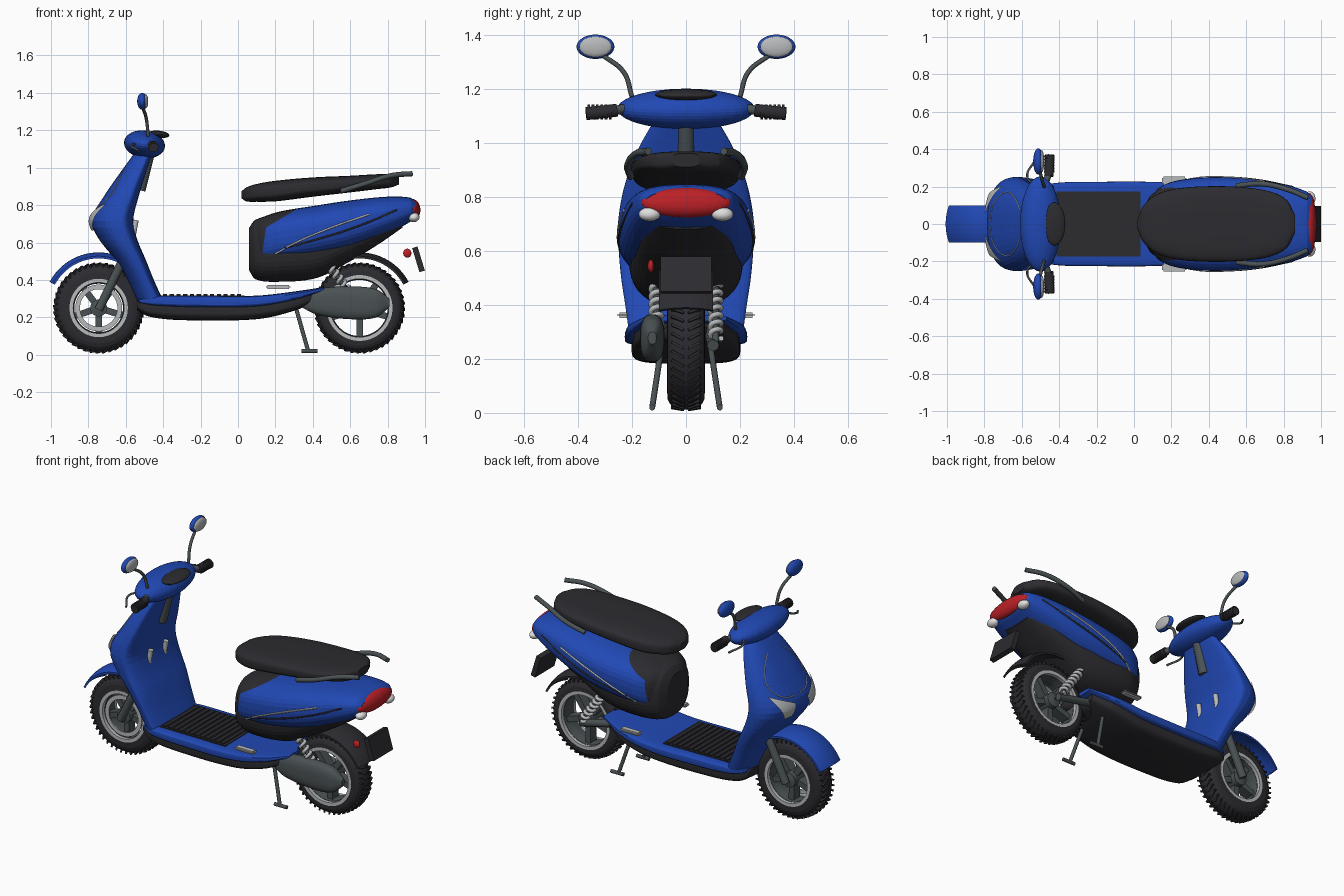
import bpy, bmesh
from math import sin, cos, pi, radians
from mathutils import Vector, Matrix

if "Cube" in bpy.data.objects:
    bpy.data.objects.remove(bpy.data.objects["Cube"])


def material(name, rgb, rough=0.5):
    m = bpy.data.materials.new(name)
    m.use_nodes = True
    m.diffuse_color = (*rgb, 1)
    node = next(n for n in m.node_tree.nodes if n.type == 'BSDF_PRINCIPLED')
    node.inputs["Base Color"].default_value = (*rgb, 1)
    node.inputs["Roughness"].default_value = rough
    return m


BLUE = material("blue paint", (0.015, 0.066, 0.46))
BLACK = material("black plastic", (0.025, 0.025, 0.03))
GREY = material("dark metal", (0.07, 0.085, 0.09))
SILVER = material("light metal", (0.48, 0.49, 0.5))
RED = material("red lens", (0.5, 0.015, 0.02))
WHITE = material("white lens", (0.75, 0.75, 0.75))
made = []


def finish(name, bm, *mats):
    bmesh.ops.recalc_face_normals(bm, faces=bm.faces)
    me = bpy.data.meshes.new(name)
    bm.to_mesh(me)
    bm.free()
    for m in mats:
        me.materials.append(m)
    ob = bpy.data.objects.new(name, me)
    bpy.context.collection.objects.link(ob)
    made.append(ob)


def skin(bm, rings, closed=False):
    """Join rings of points with quads, capping open ends."""
    rows = [[bm.verts.new(p) for p in r] for r in rings]
    n = len(rows[0])
    for a, b in zip(rows, rows[1:] + rows[:1] if closed else rows[1:]):
        for j in range(n):
            bm.faces.new((a[j], a[(j + 1) % n], b[(j + 1) % n], b[j]))
    if not closed:
        bm.faces.new(rows[0])
        bm.faces.new(rows[-1])


def sample(keys, t):
    """Smooth interpolation through keyed rows (t, low, high, half width)."""
    def slope(i, k):
        a, b = keys[max(i - 1, 0)], keys[min(i + 1, len(keys) - 1)]
        return (b[k] - a[k]) / (b[0] - a[0])
    i = max(j for j in range(len(keys) - 1) if j == 0 or keys[j][0] <= t)
    a, b = keys[i], keys[i + 1]
    d = b[0] - a[0]
    u = (t - a[0]) / d
    return [a[k] * (1 + 2 * u) * (1 - u) ** 2 + slope(i, k) * d * u * (1 - u) ** 2
            + b[k] * u * u * (3 - 2 * u) + slope(i + 1, k) * d * u * u * (u - 1)
            for k in (1, 2, 3)]


def loft(keys, axis='x', power=0.75, mid=0.5, yc=0, steps=36, n=40):
    bm = bmesh.new()
    rings = []
    for i in range(steps + 1):
        t = keys[0][0] + (keys[-1][0] - keys[0][0]) * (1 - cos(pi * i / steps)) / 2
        lo, hi, w = sample(keys, t)
        c = lo + (hi - lo) * mid
        ring = []
        for j in range(n):
            ca, sa = cos(2 * pi * j / n), sin(2 * pi * j / n)
            y = yc + w * abs(ca) ** power * (1 if ca > 0 else -1)
            h = c + (hi - c) * abs(sa) ** power if sa > 0 else c - (c - lo) * abs(sa) ** power
            ring.append((t, y, h) if axis == 'x' else (h, y, t))
        rings.append(ring)
    skin(bm, rings)
    return bm


def lathe(bm, profile, cx, cz, a0=0, a1=360, steps=64):
    """Turn a closed (radius, y) profile about the y axis."""
    full = a1 - a0 == 360
    rings = []
    for i in range(steps if full else steps + 1):
        a = radians(a0 + (a1 - a0) * i / steps)
        rings.append([(cx + r * cos(a), y, cz + r * sin(a)) for r, y in profile])
    skin(bm, rings, full)


def tube(name, pts, r, mat, kind='BEZIER'):
    cu = bpy.data.curves.new(name, 'CURVE')
    cu.dimensions, cu.bevel_depth, cu.bevel_resolution, cu.use_fill_caps = '3D', r, 3, True
    sp = cu.splines.new(kind)
    if kind == 'BEZIER':
        sp.bezier_points.add(len(pts) - 1)
        for b, p in zip(sp.bezier_points, pts):
            b.co, b.handle_left_type, b.handle_right_type = p, 'AUTO', 'AUTO'
    else:
        sp.points.add(len(pts) - 1)
        for b, p in zip(sp.points, pts):
            b.co = (*p, 1)
    tmp = bpy.data.objects.new(name + " path", cu)
    bm = bmesh.new()
    me = bpy.data.meshes.new_from_object(tmp)
    bm.from_mesh(me)
    bpy.data.objects.remove(tmp)
    bpy.data.meshes.remove(me)
    finish(name, bm, mat)


def box(bm, at, size, rot=Matrix()):
    bmesh.ops.create_cube(bm, size=1, matrix=Matrix.Translation(at) @ rot @ Matrix.Diagonal((*size, 1)))


def blob(name, at, size, mat, tilt=0):
    bm = bmesh.new()
    m = Matrix.Translation(at) @ Matrix.Rotation(radians(tilt), 4, 'Y') @ Matrix.Diagonal((*size, 1))
    bmesh.ops.create_uvsphere(bm, u_segments=32, v_segments=20, radius=1, matrix=m)
    finish(name, bm, mat)


# Wheels: tyre with chevron tread, dark rim well, bright lips, spokes and hub
for label, cx, lip in (("front", -0.745, 0.15), ("rear", 0.65, 0.17)):
    cz = 0.25
    bm = bmesh.new()
    arc = [(lip + (0.238 - lip) * sin(pi * k / 12) ** 0.6, -0.07 * cos(pi * k / 12)) for k in range(13)]
    lathe(bm, arc + [(lip - 0.01, 0.05), (lip - 0.01, -0.05)], cx, cz)
    for k in range(44):
        for s in (-1, 1):
            turn = Matrix.Rotation(2 * pi * k / 44, 4, 'Y')
            at = Vector((cx, 0, cz)) + turn @ Vector((0.231, s * 0.03, 0))
            box(bm, at, (0.018, 0.05, 0.01), turn @ Matrix.Rotation(s * 0.5, 4, 'X') @ Matrix.Rotation(s * 0.15, 4, 'Z'))
    finish(label + "_tyre", bm, BLACK)
    bm = bmesh.new()
    for s in (-1, 1):
        lathe(bm, [(lip + 0.006, s * 0.071), (lip - 0.014, s * 0.071), (lip - 0.014, s * 0.05), (lip + 0.006, s * 0.05)], cx, cz)
    if label == "front":
        lathe(bm, [(0.125, -0.06), (0.1, -0.06), (0.1, -0.052), (0.125, -0.052)], cx, cz)
    finish(label + "_rim_lips", bm, SILVER)
    bm = bmesh.new()
    lathe(bm, [(lip, -0.05), (lip - 0.016, -0.05), (lip - 0.02, 0), (lip - 0.016, 0.05), (lip, 0.05)], cx, cz)
    lathe(bm, [(0.045, -0.06), (0.045, 0.06), (0.005, 0.07), (0.005, -0.07)], cx, cz, steps=32)
    for k in range(5):
        turn = Matrix.Rotation(2 * pi * k / 5 + 0.3, 4, 'Y')
        box(bm, Vector((cx, 0, cz)) + turn @ Vector((lip / 2 + 0.01, 0, 0)), (lip - 0.04, 0.06, 0.035), turn)
    finish(label + "_spokes", bm, GREY)

# Mudguards
for name, cx, a0, a1, mat in (("front_mudguard", -0.745, 50, 152, BLUE), ("rear_mudguard", 0.65, 28, 130, BLACK)):
    bm = bmesh.new()
    outer = [(0.297 - 0.02 * (k / 4) ** 2, 0.025 * k) for k in range(-4, 5)]
    lathe(bm, outer + [(r - 0.012, y) for r, y in reversed(outer)], cx, 0.25, a0, a1, 32)
    finish(name, bm, mat)

# Leg shield
SHIELD = [(0.29, -0.54, -0.40, 0.21), (0.4, -0.59, -0.45, 0.225), (0.5, -0.65, -0.49, 0.24),
          (0.62, -0.745, -0.54, 0.25), (0.72, -0.785, -0.56, 0.25), (0.85, -0.715, -0.53, 0.225),
          (0.98, -0.625, -0.49, 0.175), (1.07, -0.56, -0.46, 0.125)]
finish("leg_shield", loft(SHIELD, 'z', 0.8, 0.72), BLUE)


def on_shield(y, z, out=0.0):
    lo, hi, w = sample(SHIELD, z)
    c = lo + (hi - lo) * 0.72
    return Vector((c - (c - lo) * max(0, 1 - abs(y / w) ** 2.5) ** 0.4 - out, y, z))


for s, side in ((-1, "right"), (1, "left")):
    # Front lamp plates and trim lines on the shield
    bm = bmesh.new()
    grid = []
    for i in range(9):
        u = i / 8
        row = []
        for j in range(9):
            v = j / 8
            y = (0.08 + 0.06 * v) * (1 - u) + (0.055 + 0.15 * v) * u
            z = 0.665 + u * (0.075 + 0.07 * v)
            row.append(bm.verts.new(on_shield(s * y, z, 0.015)))
        grid.append(row)
    for i in range(8):
        for j in range(8):
            bm.faces.new((grid[i][j], grid[i + 1][j], grid[i + 1][j + 1], grid[i][j + 1]))
    finish(side + "_front_lamp", bm, SILVER)
    tube(side + "_shield_trim", [on_shield(s * y, z) for y, z in
         ((0.02, 0.77), (0.1, 0.78), (0.17, 0.85), (0.14, 0.93), (0.07, 1.0))], 0.003, SILVER)
    tube(side + "_bag_hook", [(-0.56, s * 0.075, 0.64), (-0.545, s * 0.075, 0.72)], 0.015, SILVER)
    # Fork leg
    tube(side + "_fork_leg", [(-0.6, s * 0.085, 0.54), (-0.745, s * 0.085, 0.24)], 0.024, GREY)
    # Grip, lever and mirror
    tube(side + "_grip_sleeve", [(-0.47, s * 0.23, 1.125), (-0.455, s * 0.27, 1.118)], 0.018, GREY)
    tube(side + "_grip", [(-0.455, s * 0.255, 1.12), (-0.45, s * 0.37, 1.107)], 0.025, BLACK)
    bm = bmesh.new()
    for k in range(6):
        y = 0.275 + 0.016 * k
        lathe(bm, [(0.028, s * y), (0.028, s * (y + 0.01)), (0.02, s * (y + 0.01)), (0.02, s * y)], -0.453, 1.113, steps=20)
    finish(side + "_grip_ribs", bm, BLACK)
    tube(side + "_brake_lever", [(-0.52, s * 0.2, 1.13), (-0.57, s * 0.25, 1.12), (-0.53, s * 0.34, 1.09)], 0.006, GREY)
    tube(side + "_mirror_stem", [(-0.48, s * 0.2, 1.17), (-0.49, s * 0.23, 1.26), (-0.51, s * 0.31, 1.325)], 0.009, GREY)
    blob(side + "_mirror_shell", (-0.512, s * 0.335, 1.355), (0.027, 0.07, 0.045), BLUE)
    blob(side + "_mirror_glass", (-0.494, s * 0.335, 1.355), (0.014, 0.06, 0.038), SILVER)

# Handlebar head, dash and steering column
blob("handlebar_head", (-0.5, 0, 1.125), (0.11, 0.255, 0.074), BLUE, 8)
blob("dash", (-0.425, 0, 1.178), (0.058, 0.115, 0.02), BLACK, 5)
tube("steering_column", [(-0.475, 0, 1.08), (-0.525, 0, 0.88)], 0.032, GREY)
tube("fork_crown", [(-0.61, -0.085, 0.53), (-0.61, 0.085, 0.53)], 0.03, GREY)

# Floor: dark belly, blue deck and ribbed mat
finish("belly_pan", loft([(-0.54, 0.24, 0.29, 0.16), (-0.48, 0.205, 0.30, 0.19), (-0.3, 0.185, 0.30, 0.2),
                          (0.1, 0.19, 0.30, 0.2), (0.3, 0.235, 0.32, 0.19), (0.43, 0.29, 0.35, 0.14)], power=0.5), BLACK)
finish("floor_deck", loft([(-0.53, 0.275, 0.3, 0.17), (-0.45, 0.26, 0.315, 0.215), (-0.2, 0.25, 0.316, 0.225),
                           (0.1, 0.255, 0.316, 0.225), (0.3, 0.29, 0.338, 0.21), (0.46, 0.34, 0.362, 0.15)],
                          power=0.4), BLUE)
bm = bmesh.new()
box(bm, (-0.19, 0, 0.312), (0.45, 0.35, 0.012))
for k in range(12):
    box(bm, (-0.39 + 0.036 * k, 0, 0.318), (0.022, 0.33, 0.012))
finish("floor_mat", bm, BLACK)

# Rear body: dark core under a blue shell with a dark front
finish("body_core", loft([(0.06, 0.45, 0.68, 0.1), (0.09, 0.405, 0.72, 0.155), (0.2, 0.39, 0.75, 0.205),
                          (0.42, 0.41, 0.76, 0.205), (0.6, 0.5, 0.78, 0.19), (0.75, 0.59, 0.78, 0.17),
                          (0.88, 0.68, 0.78, 0.13)], power=0.78), BLACK)
SHELL = [(0.085, 0.49, 0.71, 0.13), (0.13, 0.475, 0.735, 0.19), (0.22, 0.485, 0.765, 0.23), (0.4, 0.51, 0.795, 0.25),
         (0.6, 0.56, 0.825, 0.243), (0.8, 0.645, 0.845, 0.212), (0.92, 0.71, 0.84, 0.175), (0.95, 0.735, 0.82, 0.15)]
bm = loft(SHELL)
corner = Vector((0.15, 0, 0.68))
normals = Vector((0.2, 0, -0.03)), Vector((0.09, 0, -0.15))
for no in normals:
    bmesh.ops.bisect_plane(bm, geom=bm.verts[:] + bm.edges[:] + bm.faces[:], plane_co=corner, plane_no=no)
for f in bm.faces:
    f.material_index = int(any((f.calc_center_median() - corner).dot(no) < 0 for no in normals))
finish("body_shell", bm, BLUE, BLACK)


def on_shell(x, z):
    lo, hi, w = sample(SHELL, x)
    e = abs((z - (lo + hi) / 2) / ((hi - lo) / 2))
    return w * max(0, 1 - e ** (2 / 0.75)) ** 0.375


# Seat, tail lamp, number plate holder
finish("seat", loft([(0.02, 0.835, 0.875, 0.03), (0.045, 0.82, 0.895, 0.09), (0.1, 0.818, 0.913, 0.145),
                     (0.2, 0.82, 0.93, 0.185), (0.4, 0.845, 0.948, 0.202), (0.6, 0.868, 0.957, 0.195),
                     (0.74, 0.885, 0.965, 0.17), (0.82, 0.895, 0.967, 0.125), (0.86, 0.91, 0.96, 0.05)],
                    power=0.62), BLACK)
blob("tail_lamp", (0.935, 0, 0.778), (0.04, 0.165, 0.055), RED, -8)
bm = bmesh.new()
box(bm, (0.965, 0, 0.51), (0.03, 0.19, 0.135), Matrix.Rotation(radians(-17), 4, 'Y'))
finish("plate_holder", bm, BLACK)
blob("side_reflector", (0.905, -0.13, 0.543), (0.022, 0.012, 0.024), RED)

# Drive housing, engine and swing arm
finish("drive_housing", loft([(0.33, 0.26, 0.3, 0.012), (0.42, 0.215, 0.35, 0.04), (0.6, 0.19, 0.365, 0.045),
                              (0.74, 0.2, 0.35, 0.04), (0.81, 0.255, 0.3, 0.015)], yc=-0.125), GREY)
blob("engine", (0.42, 0, 0.29), (0.11, 0.09, 0.05), BLACK)
tube("swing_arm", [(0.38, 0.09, 0.31), (0.65, 0.1, 0.25)], 0.022, GREY)

for s, side in ((-1, "right"), (1, "left")):
    # Side trim, tail indicators, grab rail
    for label, mat, pts in (("lower", SILVER, ((0.2, 0.54), (0.3, 0.595), (0.5, 0.68), (0.7, 0.75))),
                            ("upper", BLACK, ((0.25, 0.57), (0.45, 0.625), (0.65, 0.69), (0.85, 0.775)))):
        tube(f"{side}_{label}_trim", [(x, s * on_shell(x, z), z) for x, z in pts], 0.005, mat)
    blob(side + "_indicator", (0.94, s * 0.135, 0.735), (0.03, 0.04, 0.026), WHITE)
    tube(side + "_grab_rail", [(0.55, s * 0.205, 0.875), (0.68, s * 0.215, 0.915), (0.82, s * 0.185, 0.958),
                               (0.93, s * 0.14, 0.968)], 0.014, GREY)
    # Shock absorber with coil spring
    top, low = Vector((0.48, s * 0.11, 0.49)), Vector((0.645, s * 0.11, 0.26))
    tube(side + "_damper", [top, low], 0.012, GREY)
    d = (low - top).normalized()
    e1, e2 = Vector((0, 1, 0)), d.cross(Vector((0, 1, 0)))
    coil = [top.lerp(low, 0.08 + 0.85 * i / 84) + 0.02 * (e1 * cos(pi * i / 6) + e2 * sin(pi * i / 6))
            for i in range(85)]
    tube(side + "_spring", coil, 0.01, SILVER, 'POLY')
    # Foot peg and stand leg
    bm = bmesh.new()
    box(bm, (0.215, s * 0.232, 0.362), (0.13, 0.045, 0.02))
    bmesh.ops.bevel(bm, geom=bm.edges[:], offset=0.008, segments=2, affect='EDGES')
    finish(side + "_foot_peg", bm, SILVER)
    tube(side + "_stand_leg", [(0.31, s * 0.09, 0.25), (0.375, s * 0.125, 0.02)], 0.011, GREY)
    tube(side + "_stand_foot", [(0.34, s * 0.125, 0.02), (0.425, s * 0.125, 0.02)], 0.011, GREY)

# Smooth shading with sharp edges kept
for ob in bpy.context.view_layer.objects:
    ob.select_set(ob in made)
bpy.context.view_layer.objects.active = made[0]
bpy.ops.object.shade_smooth_by_angle(angle=radians(35))
